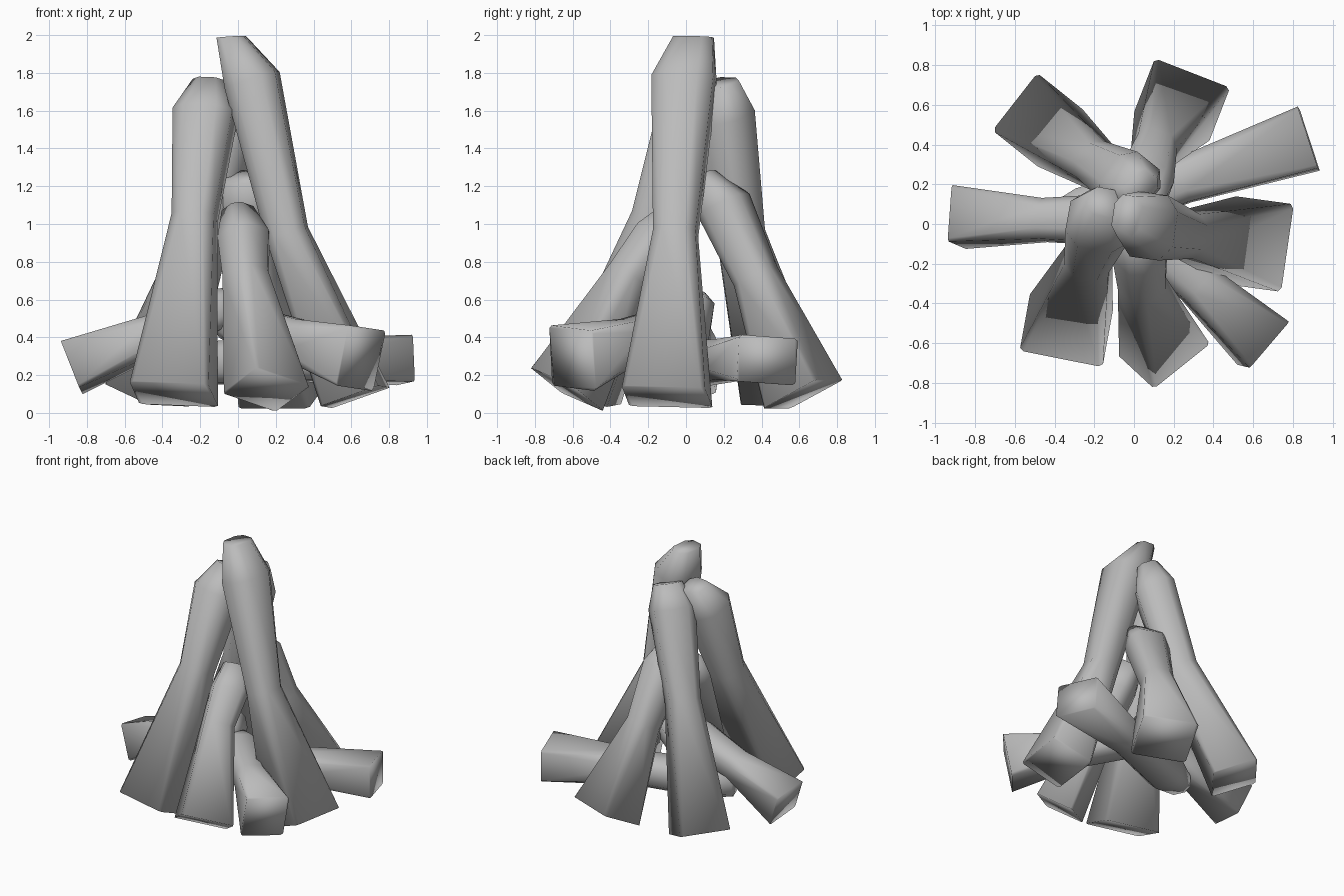
import bpy, bmesh, math
from mathutils import Vector

cube = bpy.data.objects.get("Cube")
if cube:
    bpy.data.objects.remove(cube, do_unlink=True)

# One grey for every log
grey = bpy.data.materials.new("stone_grey")
grey.use_nodes = True
colour = (0.5, 0.5, 0.5, 1)
grey.diffuse_color = colour
grey.node_tree.nodes["Principled BSDF"].inputs["Base Color"].default_value = colour

SIDES = 8
UP = Vector((0, 0, 1))


def ring_point(angle, square):
    """Point on a unit outline that goes from round (1) to boxy (0)."""
    c, s = math.cos(angle), math.sin(angle)
    return (math.copysign(abs(c) ** square, c), math.copysign(abs(s) ** square, s))


def log(name, rings, roll=0, level_tip=False):
    """Flared log: rings run from the foot to the tip as (centre, half width, half depth)."""
    axis = (Vector(rings[-1][0]) - Vector(rings[0][0])).normalized()
    side = axis.cross(UP).normalized()
    out = side.cross(axis)
    u = side * math.cos(roll) - out * math.sin(roll)
    v = out * math.cos(roll) + side * math.sin(roll)
    bm = bmesh.new()
    loops = []
    for i, (centre, width, depth) in enumerate(rings):
        square = 0.12 if i == 0 else 0.7
        if level_tip and i == len(rings) - 1:
            v = Vector((v.x, v.y, v.z * 0.2))
        loop = []
        for k in range(SIDES):
            a, b = ring_point(math.tau * (k + 0.5) / SIDES, square)
            loop.append(bm.verts.new(Vector(centre) + u * a * width + v * b * depth))
        loops.append(loop)
    for low, high in zip(loops, loops[1:]):
        for k in range(SIDES):
            n = (k + 1) % SIDES
            bm.faces.new((low[k], low[n], high[n], high[k]))
    bm.faces.new(loops[0])
    bm.faces.new(loops[-1])
    bmesh.ops.recalc_face_normals(bm, faces=bm.faces)
    for face in bm.faces:
        face.smooth = True
    mesh = bpy.data.meshes.new(name)
    bm.to_mesh(mesh)
    bm.free()
    mesh.materials.append(grey)
    bpy.context.collection.objects.link(bpy.data.objects.new(name, mesh))


# Tall leaning logs
log("tall_left_log", [((.62, -.1, .085), .225, .165), ((.26, -.055, .95), .12, .115),
                      ((.075, -.01, 1.76), .175, .15), ((-.035, .04, 1.99), .11, .08)],
    roll=.07, level_tip=True)
log("tall_front_right_log", [((-.34, -.53, .1), .215, .165), ((-.23, -.17, 1.03), .12, .12),
                             ((-.175, .01, 1.58), .17, .16), ((-.15, .11, 1.75), .09, .08)],
    roll=.1)
log("tall_back_right_log", [((-.48, .52, .095), .185, .165), ((-.175, .29, .95), .12, .13),
                            ((-.02, .2, 1.58), .16, .15), ((.03, .18, 1.75), .1, .08)],
    roll=-.08)

# Shorter leaning logs
log("short_back_log", [((.24, .62, .1), .205, .17), ((.1, .37, .72), .11, .12),
                       ((.05, .2, 1.1), .145, .14), ((.03, .08, 1.25), .1, .08)])
log("short_front_log", [((.15, -.63, .125), .19, .145), ((.04, -.3, .72), .115, .12),
                        ((.03, -.14, .93), .135, .13), ((0, -.03, 1.07), .085, .08)], roll=.5)

# Low logs lying through the pile
log("low_right_log", [((-.88, .035, .24), .145, .135), ((-.45, .02, .41), .11, .11),
                      ((-.12, .02, .54), .13, .12), ((0, .02, .59), .08, .08)], roll=-.15)
log("low_front_left_log", [((.65, -.6, .29), .155, .165), ((.32, -.3, .38), .115, .12),
                           ((.05, -.05, .45), .13, .12), ((-.06, .03, .47), .08, .08)], roll=.1)
log("low_back_left_log", [((.88, .43, .28), .165, .125), ((.25, .22, .28), .12, .115),
                          ((-.25, .05, .26), .14, .12), ((-.42, 0, .25), .09, .08)], roll=.07)
